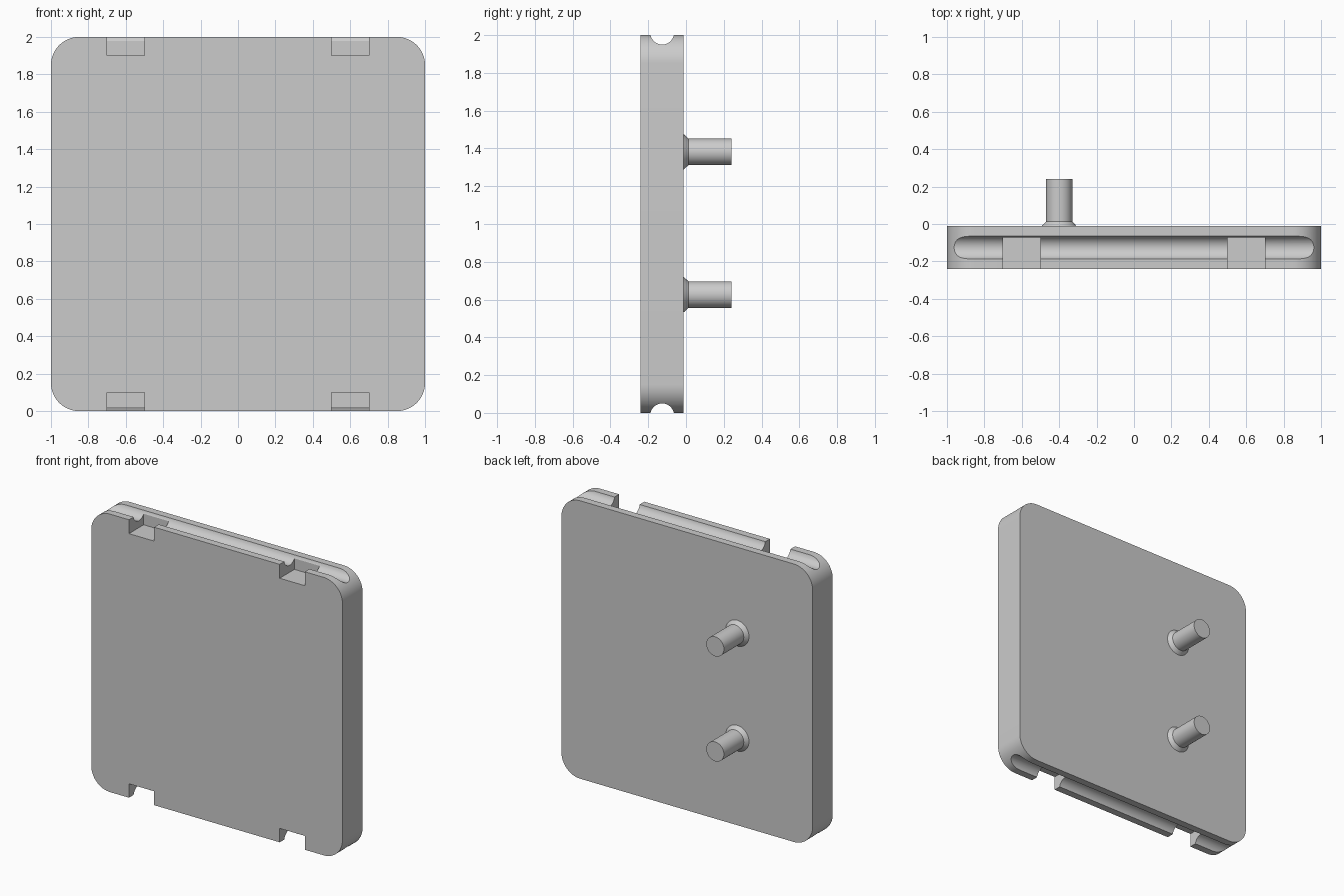
import bpy, bmesh, math
from mathutils import Matrix

if "Cube" in bpy.data.objects:
    bpy.data.objects.remove(bpy.data.objects["Cube"], do_unlink=True)

grey = bpy.data.materials.new("plain grey")
grey.use_nodes = True
colour = (0.6, 0.6, 0.6, 1)
grey.diffuse_color = colour
grey.node_tree.nodes["Principled BSDF"].inputs["Base Color"].default_value = colour

FRONT, BACK = -0.24, -0.012
MIDDLE = (FRONT + BACK) / 2
CORNER = 0.15


def make_object(name, bm):
    bmesh.ops.recalc_face_normals(bm, faces=bm.faces)
    mesh = bpy.data.meshes.new(name)
    bm.to_mesh(mesh)
    bm.free()
    mesh.materials.append(grey)
    ob = bpy.data.objects.new(name, mesh)
    bpy.context.collection.objects.link(ob)
    return ob


def activate(ob):
    bpy.ops.object.select_all(action="DESELECT")
    ob.select_set(True)
    bpy.context.view_layer.objects.active = ob


def smooth(ob):
    activate(ob)
    bpy.ops.object.shade_smooth_by_angle(angle=math.radians(30))


def cut(ob, cutter):
    cutter.hide_render = True
    mod = ob.modifiers.new("cut", "BOOLEAN")
    mod.operation = "DIFFERENCE"
    mod.solver = "EXACT"
    mod.object = cutter
    activate(ob)
    bpy.ops.object.modifier_apply(modifier=mod.name)
    bpy.data.objects.remove(cutter, do_unlink=True)


# Panel: rounded square extruded front to back
bm = bmesh.new()
outline = []
for quarter, (sx, sz) in enumerate([(1, 1), (-1, 1), (-1, -1), (1, -1)]):
    for i in range(17):
        a = math.pi / 2 * (quarter + i / 16)
        x = sx * (1 - CORNER) + CORNER * math.cos(a)
        z = 1 + sz * (1 - CORNER) + CORNER * math.sin(a)
        outline.append(bm.verts.new((x, FRONT, z)))
face = bm.faces.new(outline)
extruded = bmesh.ops.extrude_face_region(bm, geom=[face])["geom"]
moved = [g for g in extruded if isinstance(g, bmesh.types.BMVert)]
bmesh.ops.translate(bm, verts=moved, vec=(0, BACK - FRONT, 0))
panel = make_object("panel", bm)

for side in (-1, 1):
    # Round channel along the top and bottom edges
    bm = bmesh.new()
    place = Matrix.Translation((0, MIDDLE, 1 + side * 1.013)) @ Matrix.Rotation(math.pi / 2, 4, "Y")
    bmesh.ops.create_cone(bm, cap_ends=True, segments=48, radius1=0.063,
                          radius2=0.063, depth=2.4, matrix=place)
    cut(panel, make_object("channel_cutter", bm))

    # Two notches open to the front on the same edge
    for x in (-0.6, 0.6):
        bm = bmesh.new()
        place = Matrix.Translation((x, -0.173, 1 + side)) @ Matrix.Diagonal((0.2, 0.2, 0.2, 1))
        bmesh.ops.create_cube(bm, size=1, matrix=place)
        cut(panel, make_object("notch_cutter", bm))
smooth(panel)

# Mounting pins on the back, each with a flared collar
for name, z in (("upper_pin", 1.382), ("lower_pin", 0.626)):
    bm = bmesh.new()
    profile = [(0.093, BACK), (0.07, 0.014), (0.07, 0.24)]
    verts = [bm.verts.new((r, y, 0)) for r, y in profile]
    edges = [bm.edges.new(pair) for pair in zip(verts, verts[1:])]
    bmesh.ops.spin(bm, geom=verts + edges, cent=(0, 0, 0), axis=(0, 1, 0),
                   angle=2 * math.pi, steps=40)
    bmesh.ops.remove_doubles(bm, verts=bm.verts, dist=0.0001)
    bmesh.ops.holes_fill(bm, edges=[e for e in bm.edges if e.is_boundary])
    bmesh.ops.translate(bm, verts=bm.verts, vec=(-0.4, 0, z))
    smooth(make_object(name, bm))
